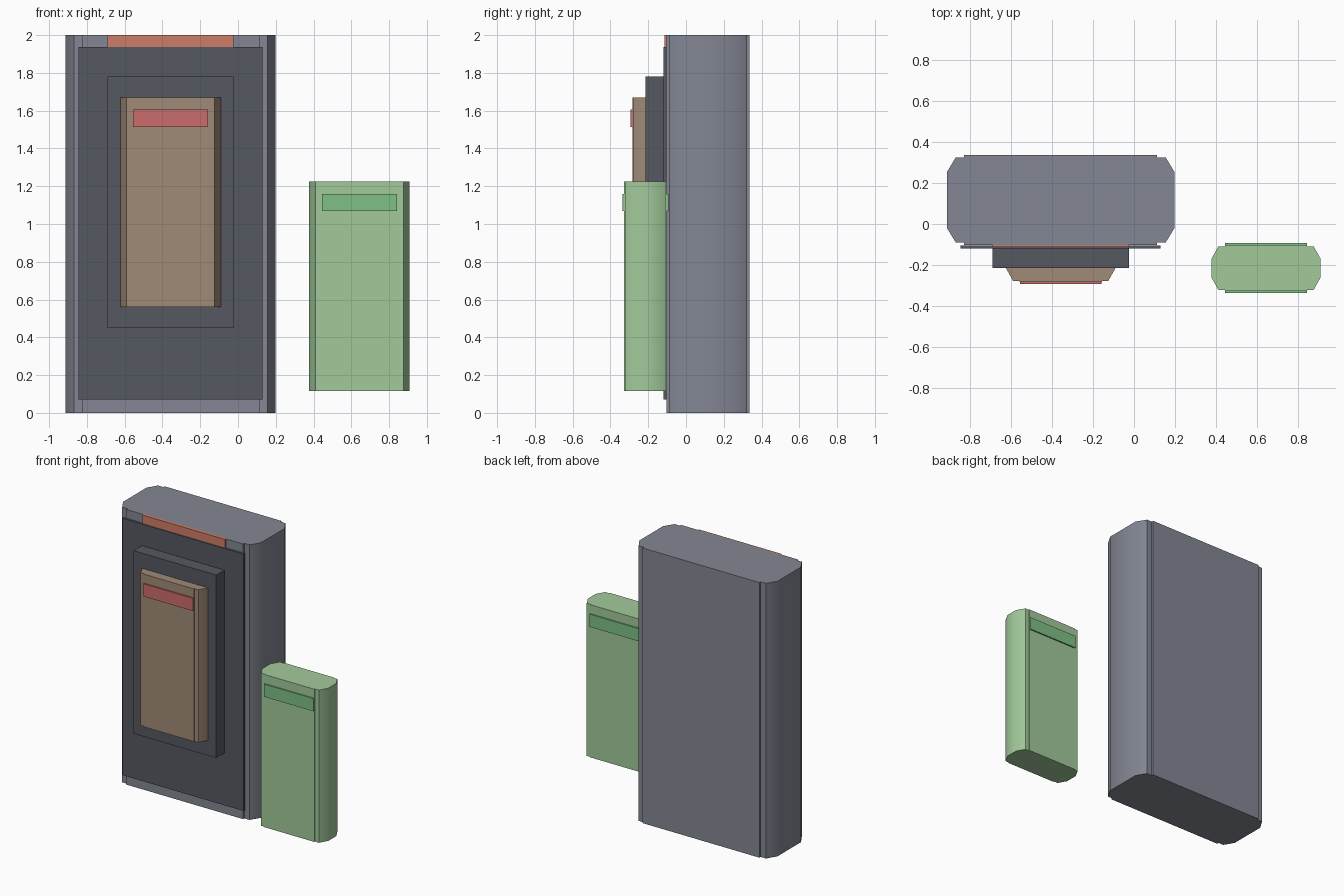
import bpy
import bmesh
import math

cube = bpy.data.objects.get("Cube")
if cube:
    bpy.data.objects.remove(cube, do_unlink=True)


def material(name, rgb):
    """Flat colour from 0-255 display values, converted to linear."""
    linear = [((c / 255 + 0.055) / 1.055) ** 2.4 for c in rgb]
    mat = bpy.data.materials.new(name)
    mat.use_nodes = True
    mat.diffuse_color = (*linear, 1)
    bsdf = mat.node_tree.nodes["Principled BSDF"]
    bsdf.inputs["Base Color"].default_value = (*linear, 1)
    bsdf.inputs["Roughness"].default_value = 0.8
    return mat


grey = material("cool grey", (131, 135, 147))
charcoal = material("charcoal", (86, 88, 98))
tan = material("warm tan", (160, 138, 118))
red = material("soft red", (203, 108, 108))
orange = material("burnt orange", (205, 124, 102))
light_green = material("light green", (162, 202, 155))
mid_green = material("mid green", (126, 192, 136))


def extrude_outline(name, outline, z0, z1, mat):
    """Upright prism from a counter-clockwise plan outline."""
    bm = bmesh.new()
    base = bm.faces.new([bm.verts.new((x, y, z0)) for x, y in outline])
    top = bmesh.ops.extrude_face_region(bm, geom=[base])["geom"]
    verts = [v for v in top if isinstance(v, bmesh.types.BMVert)]
    bmesh.ops.translate(bm, verts=verts, vec=(0, 0, z1 - z0))
    bmesh.ops.recalc_face_normals(bm, faces=bm.faces)
    mesh = bpy.data.meshes.new(name)
    bm.to_mesh(mesh)
    bm.free()
    mesh.materials.append(mat)
    obj = bpy.data.objects.new(name, mesh)
    bpy.context.collection.objects.link(obj)
    return obj


def box(name, x0, x1, y0, y1, z0, z1, mat):
    return extrude_outline(name, [(x0, y0), (x1, y0), (x1, y1), (x0, y1)], z0, z1, mat)


def slab(name, cx, cy, quarter, z0, z1, mat):
    """Rounded slab with raised front and back, from one quarter of its plan."""
    back = quarter + [(-x, y) for x, y in reversed(quarter)]
    outline = back + [(-x, -y) for x, y in back]
    obj = extrude_outline(name, [(cx + x, cy + y) for x, y in outline], z0, z1, mat)
    bpy.ops.object.select_all(action="DESELECT")
    obj.select_set(True)
    bpy.context.view_layer.objects.active = obj
    bpy.ops.object.shade_smooth_by_angle(angle=math.radians(40))
    return obj


# Large case with its front panel and raised block
case_plan = [(0.555, 0.135), (0.512, 0.206), (0.47, 0.206), (0.47, 0.22)]
slab("large_case", -0.357, 0.117, case_plan, 0, 2, grey)
box("case_top_strip", -0.69, -0.025, -0.113, -0.09, 1.88, 2, orange)
box("front_panel", -0.845, 0.13, -0.12, -0.104, 0.07, 1.937, charcoal)
box("raised_block", -0.69, -0.025, -0.215, -0.115, 0.45, 1.78, charcoal)

# Two matching small cases: one set into the block, one standing free
small_plan = [(0.266, 0.045), (0.232, 0.106), (0.2, 0.106), (0.2, 0.112)]
small_cases = [
    ("inset_case", -0.357, -0.171, 0.56, tan, red),
    ("free_case", 0.643, -0.215, 0.115, light_green, mid_green),
]
for name, cx, cy, z, body_mat, strip_mat in small_cases:
    slab(name, cx, cy, small_plan, z, z + 1.11, body_mat)
    for side, sign in (("front", -1), ("back", 1)):
        y0, y1 = sorted((cy + sign * 0.111, cy + sign * 0.122))
        box(f"{name}_{side}_strip", cx - 0.199, cx + 0.199, y0, y1,
            z + 0.953, z + 1.045, strip_mat)
